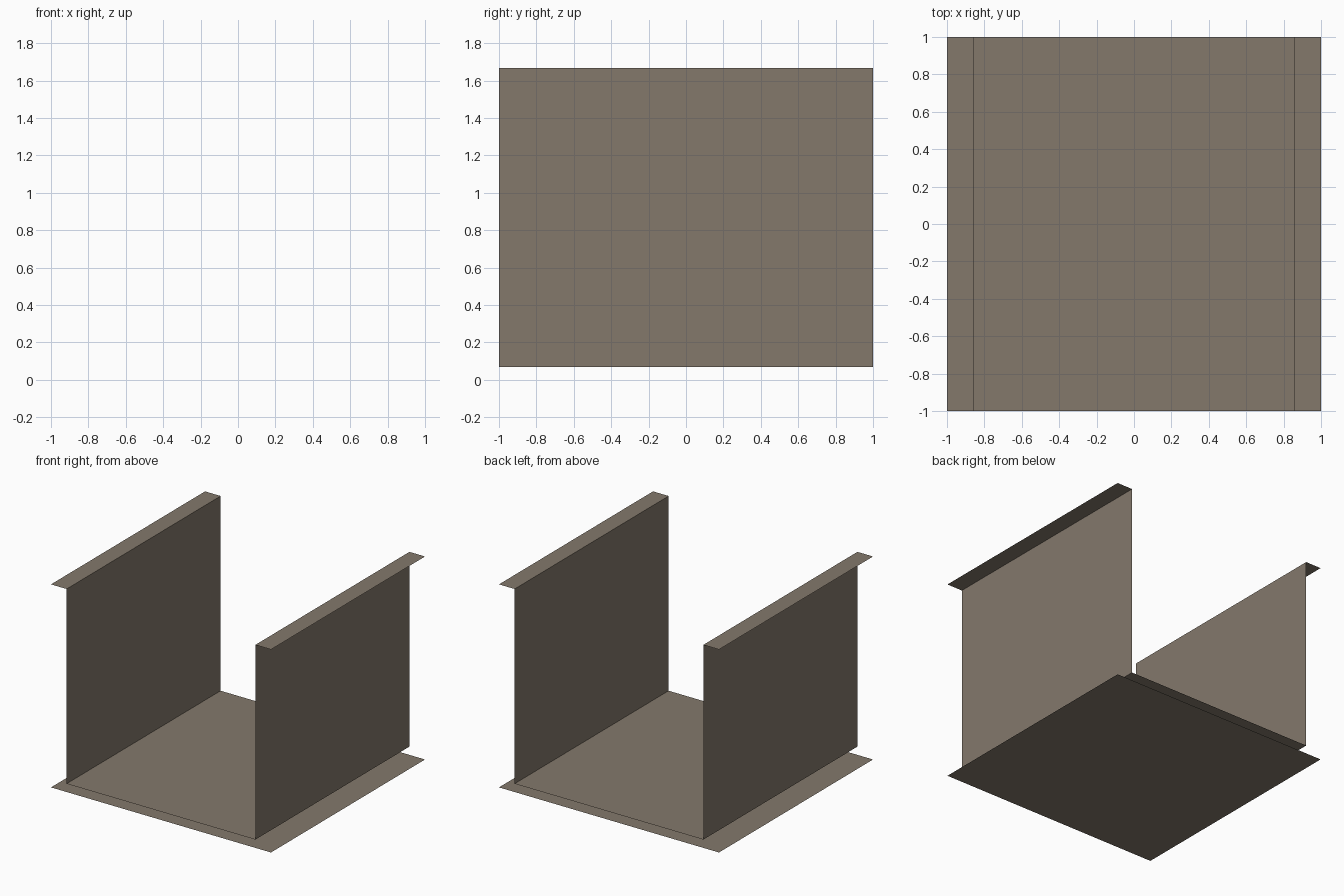
import bpy

if "Cube" in bpy.data.objects:
    bpy.data.objects.remove(bpy.data.objects["Cube"])

# One flat taupe colour for the whole model
taupe = bpy.data.materials.new("taupe")
taupe.diffuse_color = (0.23, 0.19, 0.148, 1.0)
taupe.use_nodes = True
taupe.node_tree.nodes["Principled BSDF"].inputs["Base Color"].default_value = taupe.diffuse_color


def sheet(name, profile, half_depth=1.0):
    """Extrude an open (x, z) profile along y into a thin folded sheet."""
    verts = [(x, y, z) for x, z in profile for y in (-half_depth, half_depth)]
    faces = [(2 * i, 2 * i + 2, 2 * i + 3, 2 * i + 1) for i in range(len(profile) - 1)]
    mesh = bpy.data.meshes.new(name)
    mesh.from_pydata(verts, [], faces)
    mesh.materials.append(taupe)
    obj = bpy.data.objects.new(name, mesh)
    bpy.context.collection.objects.link(obj)
    return obj


WALL_X, FLOOR_Z, TOP_Z = 0.858, 0.068, 1.668

# Ground sheet under the channel
sheet("base_sheet", [(-1, 0), (1, 0)])

# Folded channel: flange, wall, raised floor, wall, flange
sheet("folded_channel", [(-1, TOP_Z), (-WALL_X, TOP_Z), (-WALL_X, FLOOR_Z),
                         (WALL_X, FLOOR_Z), (WALL_X, TOP_Z), (1, TOP_Z)])
